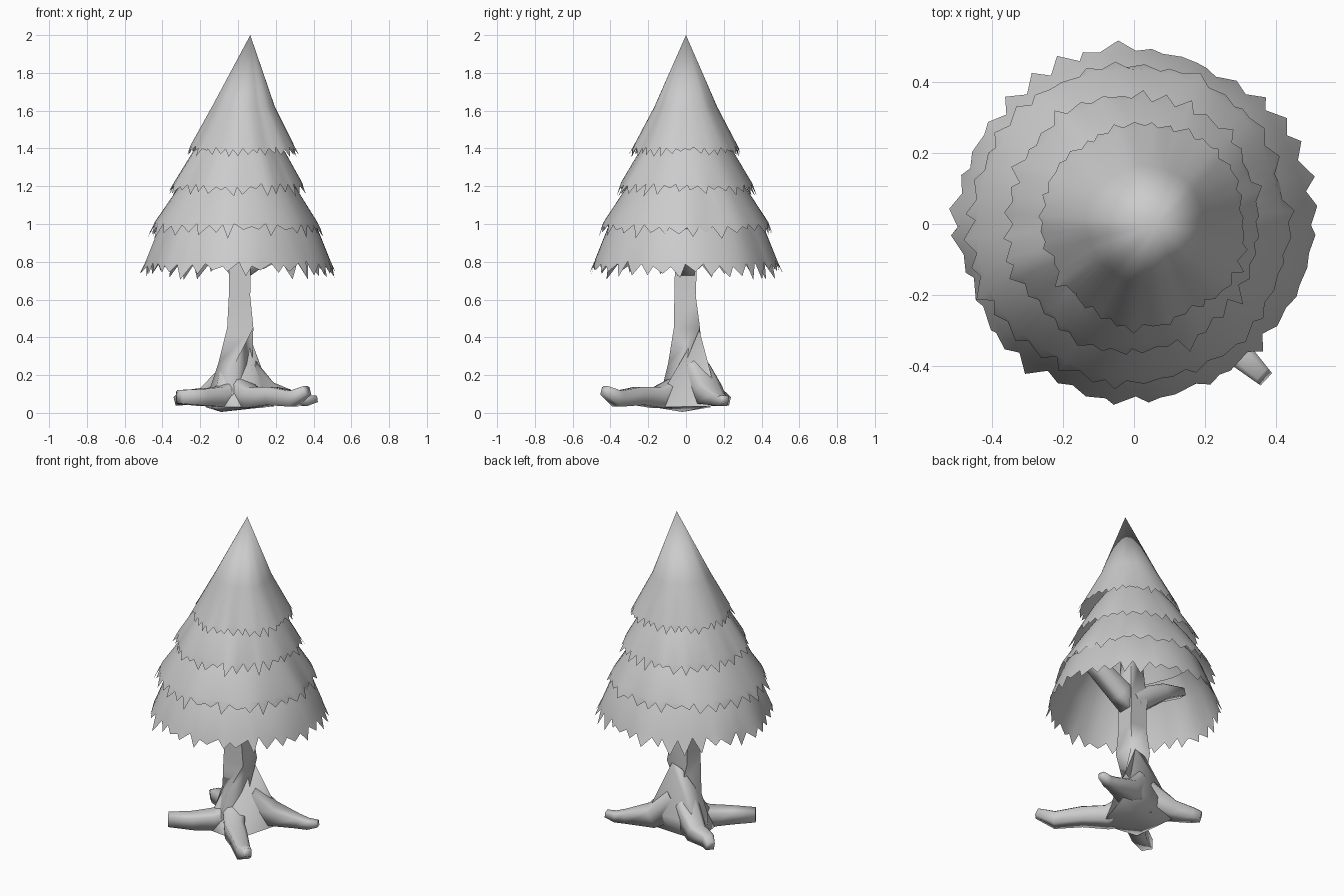
import bpy, bmesh, math, random
from mathutils import Vector

if "Cube" in bpy.data.objects:
    bpy.data.objects.remove(bpy.data.objects["Cube"])

random.seed(11)


def finish(bm, name, angle):
    bmesh.ops.remove_doubles(bm, verts=bm.verts, dist=0.0005)
    bmesh.ops.recalc_face_normals(bm, faces=bm.faces)
    me = bpy.data.meshes.new(name)
    bm.to_mesh(me)
    bm.free()
    ob = bpy.data.objects.new(name, me)
    bpy.context.collection.objects.link(ob)
    bpy.ops.object.select_all(action='DESELECT')
    ob.select_set(True)
    bpy.context.view_layer.objects.active = ob
    bpy.ops.object.shade_smooth_by_angle(angle=math.radians(angle))
    return ob


def skin(bm, rings, caps=False):
    n = len(rings[0])
    for a, b in zip(rings, rings[1:]):
        for i in range(n):
            j = (i + 1) % n
            bm.faces.new((a[i], a[j], b[j], b[i]))
    if caps:
        bm.faces.new(rings[0])
        bm.faces.new(rings[-1])


def limb(name, path):
    """Square-section limb through (x, y, z, half width, half height) points."""
    bm = bmesh.new()
    pts = [Vector(p[:3]) for p in path]
    rings = []
    for k, p in enumerate(pts):
        t = (pts[min(k + 1, len(pts) - 1)] - pts[max(k - 1, 0)]).normalized()
        u = t.cross(Vector((0, 0, 1))).normalized() * path[k][3]
        w = u.cross(t).normalized() * path[k][4]
        rings.append([bm.verts.new(p + u * a + w * b)
                      for a, b in ((1, .7), (.6, 1), (-.6, 1), (-1, .7), (-.9, -1), (.9, -1))])
    skin(bm, rings, True)
    return finish(bm, name, 89)


def skirt(name, profile, drop, flare, n=72):
    """Open foliage cone from (z, radius, centre x) rings with a ragged hem."""
    bm = bmesh.new()
    wob = [random.uniform(-0.01, 0.01) for _ in range(18)]
    rings = []
    for k in range(len(profile) + 1):
        hem = k == len(profile)
        z, r, cx = profile[min(k, len(profile) - 1)]
        ring = []
        for i in range(n):
            a = math.tau * i / n
            s = i * 18 / n
            f = s - int(s)
            bump = wob[int(s)] * (1 - f) + wob[(int(s) + 1) % 18] * f
            rr, zz = r + bump * min(1, r / 0.3), z
            if hem:
                d = random.uniform(0.55, 1.4) if i % 2 else random.uniform(0.1, 0.5)
                zz -= drop * d
                rr += flare * d * random.uniform(0.5, 1.3)
                a += random.uniform(-0.03, 0.03)
            ring.append(bm.verts.new((cx + rr * math.cos(a), rr * math.sin(a), zz)))
        rings.append(ring)
    skin(bm, rings)
    return finish(bm, name, 60)


# Foliage tiers
skirt("foliage_top", [(2.0, 0, .065), (1.62, .165, .03), (1.415, .272, .025)], .045, .022)
skirt("foliage_upper", [(1.5, .16, .01), (1.38, .25, .005), (1.22, .345, 0)], .055, .026)
skirt("foliage_middle", [(1.3, .23, 0), (1.17, .325, -.005), (1.01, .43, -.01)], .065, .026)
skirt("foliage_bottom", [(1.1, .32, 0), (.98, .41, 0), (.81, .478, 0)], .075, .03)

# Trunk: square section that twists towards the roots (z, x, y, corner radius, turn)
bm = bmesh.new()
rings = []
for z, x, y, r, turn in [(.03, -.03, 0, .12, 0), (.14, -.03, -.01, .115, 0), (.26, -.015, -.005, .09, 0),
                         (.45, .012, .005, .098, 45), (.62, .008, -.005, .08, 45),
                         (.8, .01, 0, .082, 45), (1.1, .02, 0, .06, 45)]:
    rings.append([bm.verts.new((x + r * math.cos(math.radians(turn + q)),
                                y + r * math.sin(math.radians(turn + q)), z)) for q in (0, 90, 180, 270)])
skin(bm, rings, True)
finish(bm, "trunk", 89)

# Branches hidden under the foliage
limb("branch_right", [(.01, 0, .76, .05, .06), (.1, 0, .83, .05, .065), (.25, 0, .92, .05, .05),
                      (.415, 0, 1.0, .03, .025)])
limb("branch_left", [(.01, .01, .78, .05, .06), (-.09, .01, .86, .05, .06), (-.2, .02, .93, .045, .045),
                     (-.34, .02, .98, .03, .025)])

# Webbed base joining the roots
bm = bmesh.new()
for p in [(.05, .07, .44), (-.02, .07, .42), (.05, .12, .21), (-.07, .12, .21), (.16, .15, .14),
          (-.15, .14, .13), (.19, .12, .035), (-.17, .13, .03), (.1, -.17, .03), (-.14, -.14, .03),
          (-.09, -.02, .005), (.07, -.12, .1), (-.1, -.1, .12), (-.09, -.01, .25), (.06, .01, .25)]:
    bm.verts.new(p)
bmesh.ops.convex_hull(bm, input=bm.verts)
finish(bm, "root_base", 89)

# Roots
limb("root_back_right", [(.03, .05, .2, .07, .09), (.15, .12, .105, .07, .06), (.3, .17, .075, .038, .035),
                         (.36, .19, .065, .03, .028), (.415, .205, .075, .022, .018)])
limb("root_front_right", [(0, -.04, .11, .065, .08), (.08, -.15, .08, .06, .055), (.18, -.25, .09, .05, .048),
                          (.29, -.36, .075, .04, .042), (.365, -.43, .12, .026, .024)])
limb("root_front_left", [(-.03, -.04, .1, .065, .07), (-.1, -.1, .085, .06, .052), (-.19, -.18, .082, .048, .045),
                         (-.31, -.255, .085, .036, .036)])
limb("root_back_left", [(-.04, .06, .17, .07, .08), (-.17, .14, .085, .055, .05), (-.28, .18, .08, .036, .038),
                        (-.32, .215, .065, .026, .026)])
